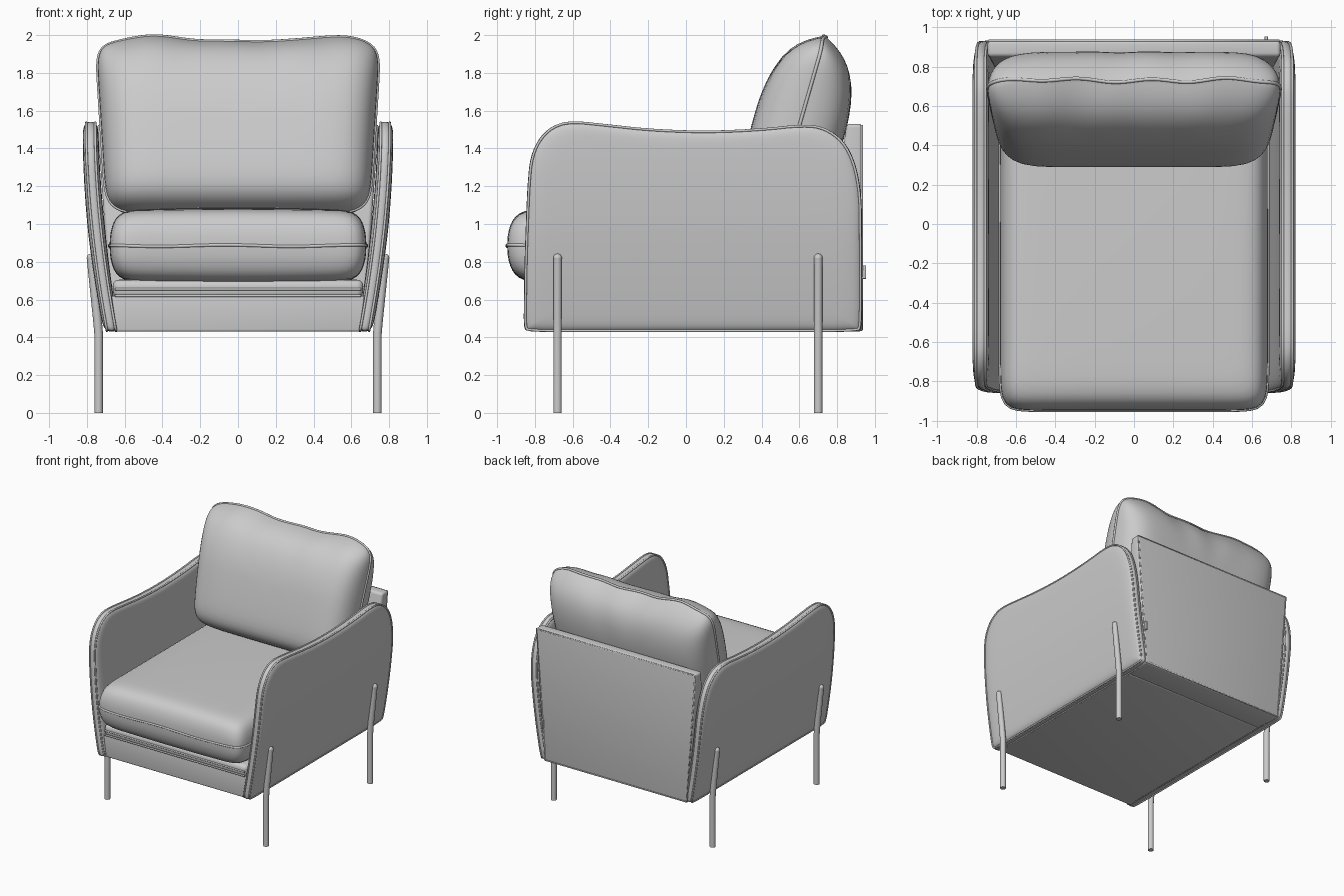
import bpy, bmesh, math
from math import sin, cos, pi, radians, exp, sqrt

if "Cube" in bpy.data.objects:
    bpy.data.objects.remove(bpy.data.objects["Cube"])


def add_mesh(name, bm, sharp=None):
    bmesh.ops.recalc_face_normals(bm, faces=bm.faces[:])
    me = bpy.data.meshes.new(name)
    bm.to_mesh(me)
    bm.free()
    for p in me.polygons:
        p.use_smooth = True
    if sharp:
        me.set_sharp_from_angle(angle=radians(sharp))
    ob = bpy.data.objects.new(name, me)
    bpy.context.collection.objects.link(ob)
    return ob


def pad(name, outline, place, thick, power):
    """Stuffed panel: concentric rings of an outline, swelling on both sides."""
    rings = [0.12, 0.25, 0.38, 0.5, 0.6, 0.7, 0.78, 0.84, 0.89,
             0.925, 0.95, 0.967, 0.98, 0.99, 0.996, 1.0]
    bm = bmesh.new()
    n = len(outline)
    for side in (1, -1):
        def vert(a, b, s):
            h = side * thick(a, b) * sqrt(max(0, 1 - s ** power))
            return bm.verts.new(place(a, b, h))
        mid = vert(0, 0, 0)
        prev = None
        for s in rings:
            ring = [vert(a * s, b * s, s) for a, b in outline]
            for i in range(n):
                j = (i + 1) % n
                if prev:
                    bm.faces.new((prev[i], prev[j], ring[j], ring[i]))
                else:
                    bm.faces.new((mid, ring[i], ring[j]))
            prev = ring
    bmesh.ops.remove_doubles(bm, verts=bm.verts[:], dist=1e-5)
    return add_mesh(name, bm)


def pipe(name, pts, radius, cyclic=True):
    cu = bpy.data.curves.new(name, 'CURVE')
    cu.dimensions = '3D'
    cu.bevel_depth = radius
    cu.bevel_resolution = 3
    cu.use_fill_caps = True
    sp = cu.splines.new('POLY')
    sp.points.add(len(pts) - 1)
    for p, co in zip(sp.points, pts):
        p.co = (*co, 1)
    sp.use_cyclic_u = cyclic
    sp.use_smooth = True
    ob = bpy.data.objects.new(name, cu)
    bpy.context.collection.objects.link(ob)
    return ob


def block(name, bottom, top, bevel):
    """Bevelled block; bottom and top are (half width, y0, y1, z)."""
    bm = bmesh.new()
    for hx, y0, y1, z in (bottom, top):
        for x, y in ((-hx, y0), (hx, y0), (hx, y1), (-hx, y1)):
            bm.verts.new((x, y, z))
    bmesh.ops.convex_hull(bm, input=bm.verts[:])
    bmesh.ops.dissolve_limit(bm, angle_limit=0.01, verts=bm.verts[:], edges=bm.edges[:])
    bmesh.ops.bevel(bm, geom=bm.edges[:], offset=bevel, segments=4,
                    profile=0.5, affect='EDGES')
    return add_mesh(name, bm, 35)


def squircle(hx, hy, n, count=192):
    pts = []
    for i in range(count):
        c, s = cos(2 * pi * i / count), sin(2 * pi * i / count)
        r = (abs(c) ** n + abs(s) ** n) ** (-1 / n)
        pts.append((hx * r * c, hy * r * s))
    return pts


def chaikin(pts, times):
    for _ in range(times):
        out = []
        for (a, b), (c, d) in zip(pts, pts[1:] + pts[:1]):
            out += [(a * .75 + c * .25, b * .75 + d * .25),
                    (a * .25 + c * .75, b * .25 + d * .75)]
        pts = out
    return pts


# Side arms: curved panels leaning outwards, seen as a y-z outline
arm_shape = [(-.86, .45), (-.858, .6), (-.855, .8), (-.848, 1.0), (-.84, 1.2),
             (-.825, 1.36), (-.77, 1.47), (-.69, 1.53), (-.6, 1.545), (-.45, 1.53),
             (-.2, 1.502), (.1, 1.49), (.4, 1.503), (.63, 1.528), (.74, 1.512),
             (.84, 1.44), (.9, 1.32), (.93, 1.15), (.932, .95), (.932, .7),
             (.932, .45), (.912, .43), (.5, .43), (0, .43), (-.5, .43), (-.84, .43)]
CY, CZ = 0.03, 0.98
arm_outline = [(a - CY, b - CZ) for a, b in chaikin(arm_shape, 2)]


def arm_x(z):
    return .78 - .11 * (max(0, 1.5 - z) / 1.07) ** 1.8


for sx, side in ((1, 'right'), (-1, 'left')):
    pad(side + '_arm', arm_outline,
        lambda a, b, h: (sx * (arm_x(CZ + b) + h), CY + a, CZ + b),
        lambda a, b: .046 - .008 * abs(b), 26)
    # Piping on both edges of the arm rim
    for k, off in (('outer', .024), ('inner', -.024)):
        pipe(f'{side}_arm_{k}_piping',
             [(sx * (arm_x(CZ + b) + off), CY + a * .991, CZ + b * .991)
              for a, b in arm_outline], .007)
    # Legs: vertical rods bent to follow the arm
    for y, end in ((-.68, 'front'), (.70, 'back')):
        name = f'{side}_{end}_leg'
        pipe(name, [(sx * .738, y, 0), (sx * .738, y, .42), (sx * .743, y, .48),
                    (sx * .778, y, .82)], .023, False)
        bm = bmesh.new()
        bmesh.ops.create_uvsphere(bm, u_segments=16, v_segments=10, radius=.023)
        bmesh.ops.translate(bm, verts=bm.verts[:], vec=(sx * .778, y, .82))
        add_mesh(name + '_tip', bm)

# Body: back, base and front deck
block('back_panel', (.665, .70, .932, .43), (.745, .85, .935, 1.53), .02)
block('base', (.66, -.83, .71, .43), (.67, -.83, .71, .62), .012)
block('seat_deck', (.66, -.84, .74, .605), (.665, -.84, .74, .705), .035)
for z in (.62, .655):
    pipe('deck_piping', [(-.65, -.84, z), (.65, -.84, z)], .007, False)
back_edge = [(-.655, .928, .44), (-.735, .93, 1.52), (.735, .93, 1.52), (.655, .928, .44)]
pipe('back_panel_piping', back_edge, .008)
tag = block('fabric_tag', (.008, .92, .953, .71), (.008, .92, .953, .78), .002)
tag.location.x = .672

# Seat cushion
seat_outline = squircle(.68, .822, 16)


def seat_place(a, b, h):
    return (a, -.125 + b, .885 + h)


pad('seat_cushion', seat_outline, seat_place,
    lambda a, b: .185 + .018 * (1 - (a / .68) ** 2) * (1 - .6 * (b / .83) ** 2), 18)
pipe('seat_cushion_piping',
     [seat_place(a, b, .004 * sin(9 * a + 5 * b)) for a, b in seat_outline], .008)

# Back cushion: leaning, fuller towards the bottom, with a sagging top edge
HX, HV, TILT = .725, .485, radians(16)
back_outline = squircle(HX, HV, 9)


def back_place(a, b, h):
    v = b / HV
    up = max(v, 0) ** 3
    a *= 1 + .04 * v
    b += up * (.008 * sin(13 * a + 1) - .028 * exp(-((a - .04) / .22) ** 2))
    h += up * .008 * sin(17 * a)
    return (a, .60 + b * sin(TILT) + h * cos(TILT),
            1.52 + b * cos(TILT) - h * sin(TILT))


def back_thick(a, b):
    v = b / HV
    full = sqrt(max(.02, 1 - max(v, 0) ** 2.2)) if v > 0 else 1 - .12 * v * v
    return .245 * full * (1 + .02 * sin(24 * a) * max(v, 0) ** 2)


pad('back_cushion', back_outline, back_place, back_thick, 9)
pipe('back_cushion_piping', [back_place(a, b, 0) for a, b in back_outline], .009)
